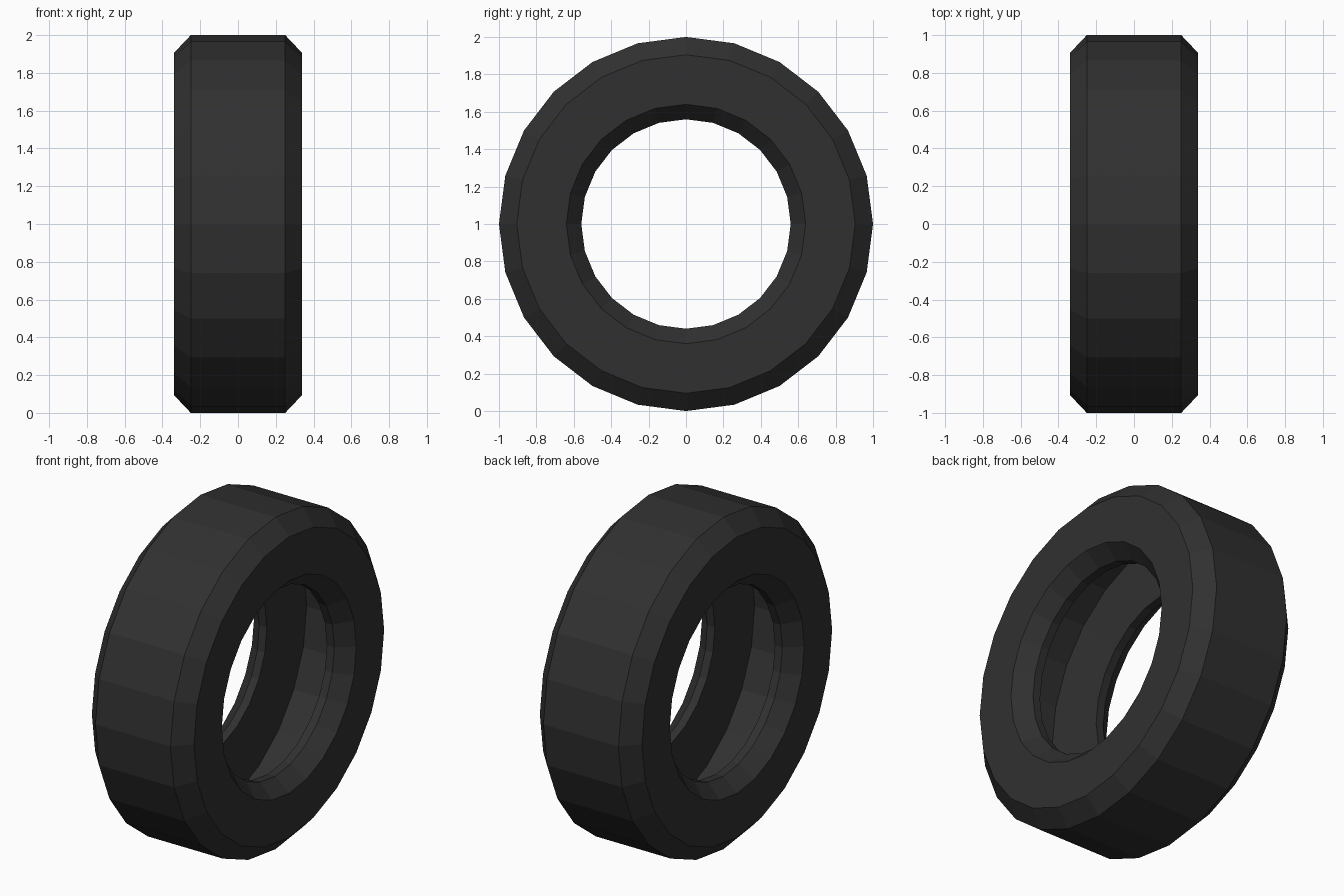
import bpy, bmesh, math

if "Cube" in bpy.data.objects:
    bpy.data.objects.remove(bpy.data.objects["Cube"])

SEGMENTS = 24

# Dark rubber
rubber = bpy.data.materials.new("dark rubber")
rubber.diffuse_color = (0.03, 0.03, 0.03, 1)
rubber.use_nodes = True
rubber.node_tree.nodes["Principled BSDF"].inputs["Base Color"].default_value = rubber.diffuse_color

# Half cross-section (x, radius): tread edge, shoulder, sidewall, bead lip, hollow inside
half = [(0.25, 1.0), (0.34, 0.905), (0.34, 0.64), (0.25, 0.56), (0.20, 0.56), (0.18, 0.91)]
profile = half + [(-x, r) for x, r in reversed(half)]

# Spin the closed profile around the x axis
bm = bmesh.new()
rings = []
for i in range(SEGMENTS):
    a = 2 * math.pi * i / SEGMENTS
    rings.append([bm.verts.new((x, r * math.sin(a), 1 + r * math.cos(a))) for x, r in profile])
n = len(profile)
for i in range(SEGMENTS):
    p, q = rings[i], rings[(i + 1) % SEGMENTS]
    for j in range(n):
        k = (j + 1) % n
        bm.faces.new((p[j], p[k], q[k], q[j]))
bmesh.ops.recalc_face_normals(bm, faces=bm.faces)

mesh = bpy.data.meshes.new("tyre")
bm.to_mesh(mesh)
bm.free()
mesh.materials.append(rubber)
tyre = bpy.data.objects.new("tyre", mesh)
bpy.context.collection.objects.link(tyre)
